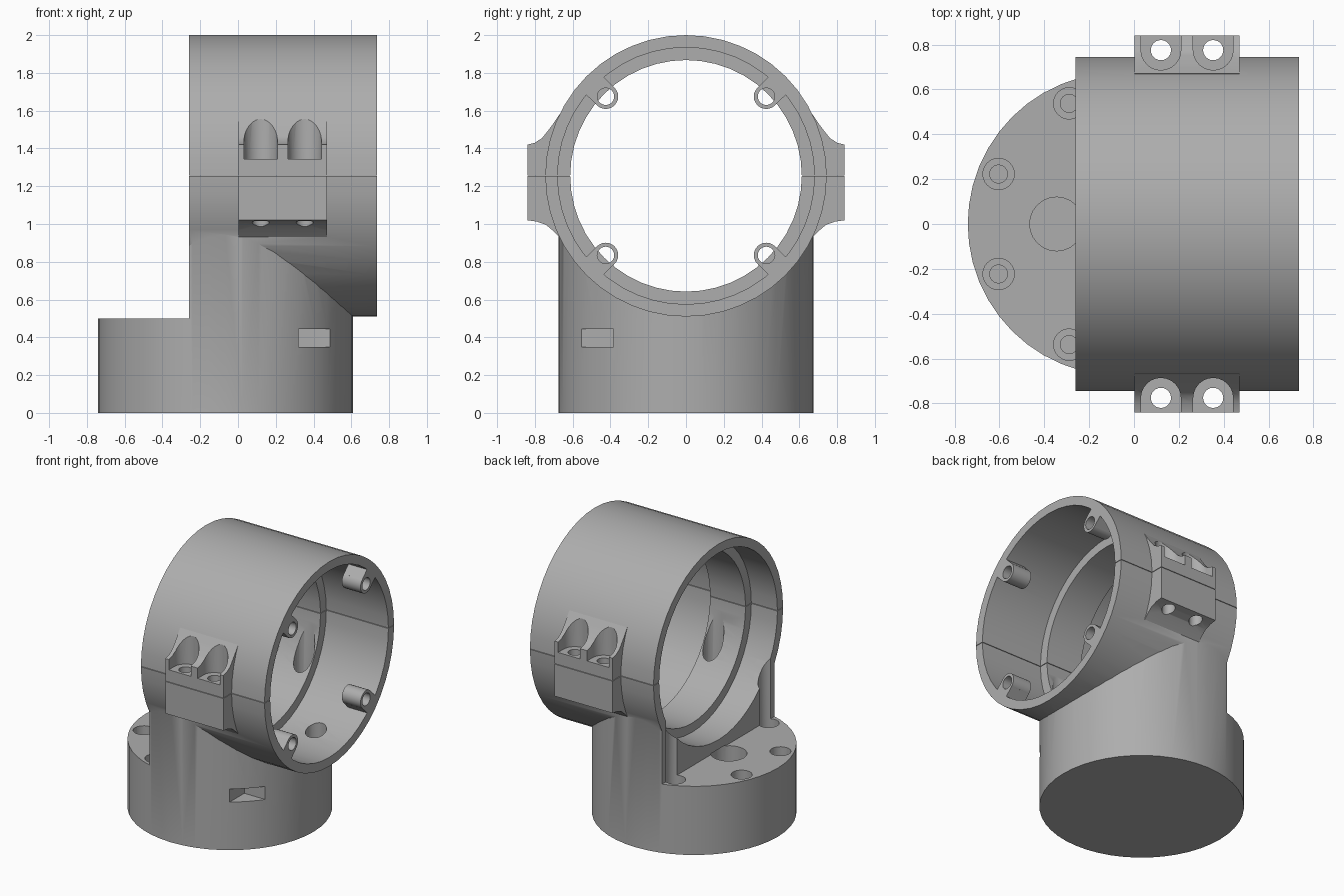
import bpy, bmesh, math
from mathutils import Matrix, Vector

if "Cube" in bpy.data.objects:
    bpy.data.objects.remove(bpy.data.objects["Cube"])

GREY = (0.42, 0.42, 0.42, 1)
mat = bpy.data.materials.new("plain grey")
mat.use_nodes = True
mat.diffuse_color = GREY
mat.node_tree.nodes["Principled BSDF"].inputs["Base Color"].default_value = GREY

MID = 1.255                 # height of the ring axis and of the split
X0, X1 = -0.26, 0.735       # ends of the ring
BASE_X, BASE_R = -0.066, 0.675


def finish(name, bm):
    bmesh.ops.recalc_face_normals(bm, faces=bm.faces)
    me = bpy.data.meshes.new(name)
    bm.to_mesh(me)
    bm.free()
    ob = bpy.data.objects.new(name, me)
    bpy.context.collection.objects.link(ob)
    me.materials.append(mat)
    return ob


def box(name, lo, hi, turn=None):
    lo, hi = Vector(lo), Vector(hi)
    bm = bmesh.new()
    bmesh.ops.create_cube(bm, size=1, matrix=Matrix.Translation((lo + hi) / 2) @ Matrix.Diagonal((*(hi - lo), 1)))
    if turn:
        bm.transform(turn)
    return finish(name, bm)


def cyl(name, r, a, b, sides=24):
    """Cylinder from point a to point b."""
    a, b = Vector(a), Vector(b)
    bm = bmesh.new()
    rot = Vector((0, 0, 1)).rotation_difference(b - a).to_matrix().to_4x4()
    bmesh.ops.create_cone(bm, cap_ends=True, segments=sides, radius1=r, radius2=r, depth=(b - a).length,
                          matrix=Matrix.Translation((a + b) / 2) @ rot)
    return finish(name, bm)


def prism(name, points, x0, x1):
    """Outline in the y-z plane, extruded along x."""
    bm = bmesh.new()
    face = bm.faces.new([bm.verts.new((x0, y, z)) for y, z in points])
    ext = bmesh.ops.extrude_face_region(bm, geom=[face])["geom"]
    bmesh.ops.translate(bm, vec=(x1 - x0, 0, 0), verts=[v for v in ext if isinstance(v, bmesh.types.BMVert)])
    return finish(name, bm)


def apply(ob, op, tools, keep=False):
    """Boolean each tool into ob, then delete the tool."""
    for tool in tools:
        mod = ob.modifiers.new("bool", 'BOOLEAN')
        mod.operation, mod.object, mod.solver = op, tool, 'EXACT'
        dg = bpy.context.evaluated_depsgraph_get()
        me = bpy.data.meshes.new_from_object(ob.evaluated_get(dg))
        ob.modifiers.clear()
        ob.data = me
        bpy.data.objects.remove(tool)


# Round base with a pillar that carries the ring
body = cyl("lower_housing", BASE_R, (BASE_X, 0, 0), (BASE_X, 0, MID - 0.03), 48)
apply(body, 'DIFFERENCE', [box("step", (-2, -2, 0.5), (X0, 2, 2))])

# Ring barrel
apply(body, 'UNION', [cyl("barrel", 0.745, (X0, 0, MID), (X1, 0, MID), 48)])

# Clamp ears with concave fillets into the barrel
outline = [(0.84, 1.02), (0.84, 1.42), (0.80, 1.43), (0.762, 1.455), (0.73, 1.495), (0.70, 1.535),
           (0.67, 1.58), (0.6, 1.5), (0.6, 1.0), (0.67, 0.93), (0.705, 0.965), (0.74, 0.995), (0.79, 1.013)]
for s in (1, -1):
    apply(body, 'UNION', [prism("ear", [(s * y, z) for y, z in outline], 0.003, 0.47)])

# Stepped bore: wide at both ends with a narrower lip between
apply(body, 'DIFFERENCE', [
    cyl("bore", 0.613, (X0 - 1, 0, MID), (X1 + 1, 0, MID), 48),
    cyl("bore_right", 0.68, (X0 - 1, 0, MID), (-0.05, 0, MID), 48),
    cyl("bore_left", 0.68, (0.235, 0, MID), (X1 + 1, 0, MID), 48)])

# Four screw lugs inside the open end
for sy in (1, -1):
    for sz in (1, -1):
        y, z = sy * 0.425, MID + sz * 0.42
        turn = Matrix.Translation((0, 0, MID)) @ Matrix.Rotation(math.atan2(sz * 0.42, sy * 0.425), 4, 'X')
        apply(body, 'UNION', [box("web", (X1 - 0.15, 0.6, -0.066), (X1, 0.71, 0.066), turn),
                              cyl("lug", 0.066, (X1 - 0.15, y, z), (X1, y, z))])
        apply(body, 'DIFFERENCE', [cyl("lug_hole", 0.045, (X1 - 0.3, y, z), (X1 + 0.1, y, z))])

# Clamp bolt holes and their open pockets
for s in (1, -1):
    for x in (0.12, 0.353):
        y = s * 0.775
        apply(body, 'DIFFERENCE', [
            cyl("pocket", 0.089, (x, y, 1.345), (x, y, 1.8)),
            box("pocket_mouth", (x - 0.089, min(y, s), 1.345), (x + 0.089, max(y, s), 1.8)),
            cyl("bolt_hole", 0.045, (x, y, 0.8), (x, y, 1.6))])

# Eight counterbored base screws, with access up into the bore
for i in range(8):
    a = math.radians(22.5 + 45 * i)
    x, y = BASE_X + 0.582 * math.cos(a), 0.582 * math.sin(a)
    apply(body, 'DIFFERENCE', [cyl("access", 0.07, (x, y, 0.42), (x, y, 1.2)),
                               cyl("screw_hole", 0.04, (x, y, 0.2), (x, y, 0.5))])

# Cable hole in the step and nut slot in the side
apply(body, 'DIFFERENCE', [cyl("cable_hole", 0.12, (-0.345, 0, 0.3), (-0.345, 0, 0.507)),
                           box("nut_slot", (0.32, -0.8, 0.35), (0.487, -0.385, 0.445))])

# Split into a lower housing and an upper clamp half
cap = body.copy()
cap.data = body.data.copy()
cap.name = "upper_clamp"
bpy.context.collection.objects.link(cap)
apply(cap, 'DIFFERENCE', [box("below", (-2, -2, -1), (2, 2, MID + 0.002))])
apply(body, 'DIFFERENCE', [box("above", (-2, -2, MID - 0.002), (2, 2, 3))])

# Smooth the round surfaces, keep the edges sharp
bpy.ops.object.select_all(action='DESELECT')
for ob in (body, cap):
    ob.select_set(True)
bpy.context.view_layer.objects.active = body
bpy.ops.object.shade_smooth_by_angle(angle=math.radians(30))
